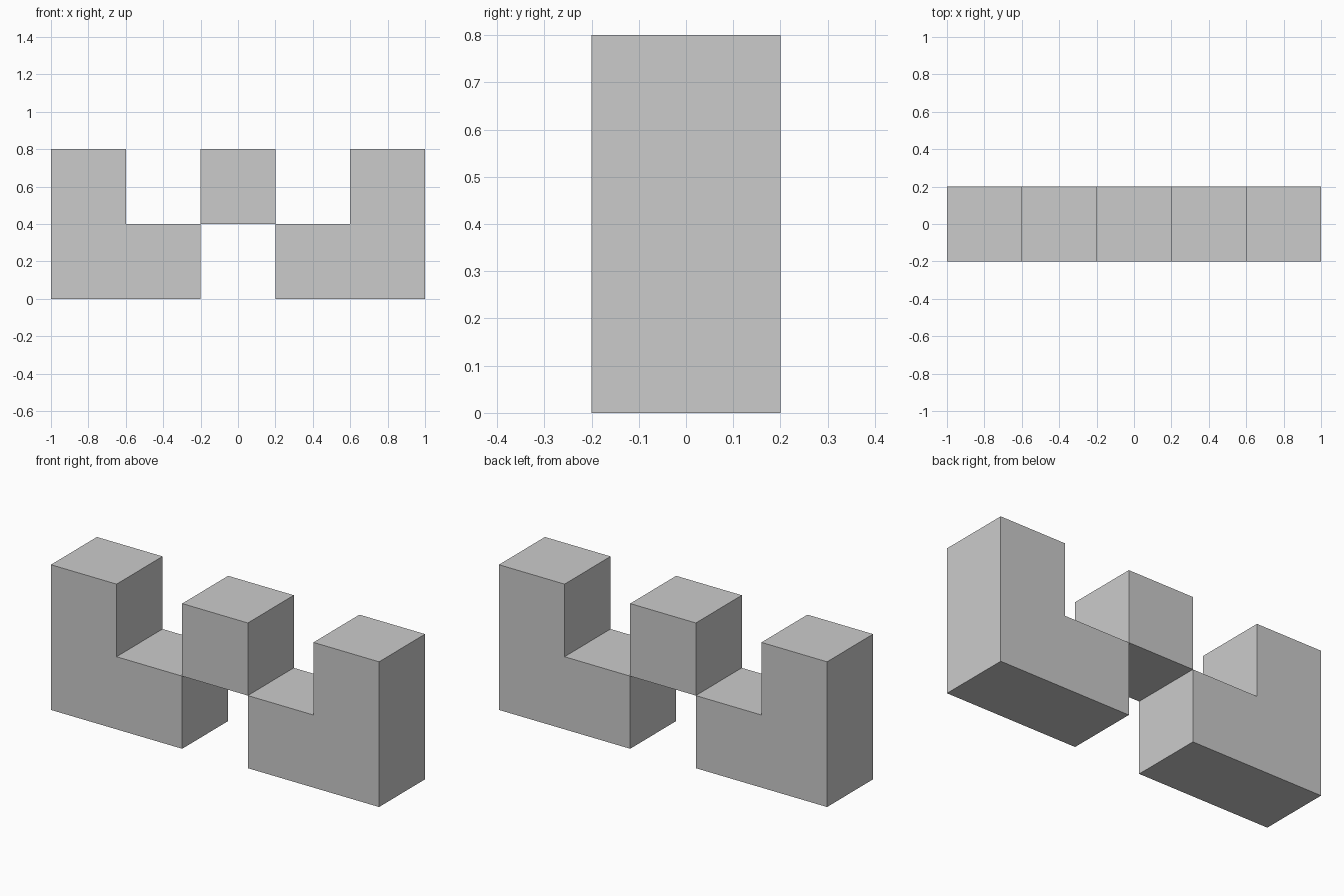
import bpy, bmesh

if "Cube" in bpy.data.objects:
    bpy.data.objects.remove(bpy.data.objects["Cube"])

CELL = 0.4        # side of one cube unit
HALF = CELL / 2   # half depth


def extruded(name, profile):
    """Solid made from an x-z profile extruded through the depth."""
    bm = bmesh.new()
    face = bm.faces.new([bm.verts.new((x, -HALF, z)) for x, z in profile])
    ext = bmesh.ops.extrude_face_region(bm, geom=[face], use_keep_orig=True)
    verts = [v for v in ext["geom"] if isinstance(v, bmesh.types.BMVert)]
    bmesh.ops.translate(bm, verts=verts, vec=(0, CELL, 0))
    bmesh.ops.recalc_face_normals(bm, faces=bm.faces)
    mesh = bpy.data.meshes.new(name)
    bm.to_mesh(mesh)
    bm.free()
    obj = bpy.data.objects.new(name, mesh)
    bpy.context.collection.objects.link(obj)
    return obj


# L-shaped side blocks, mirrored left and right
corner = [(0.2, 0), (1, 0), (1, 0.8), (0.6, 0.8), (0.6, 0.4), (0.2, 0.4)]
for name, side in (("left_block", -1), ("right_block", 1)):
    extruded(name, [(side * x, z) for x, z in corner])

# raised centre cube, touching the side blocks along its lower edges
extruded("centre_block", [(-0.2, 0.4), (0.2, 0.4), (0.2, 0.8), (-0.2, 0.8)])
